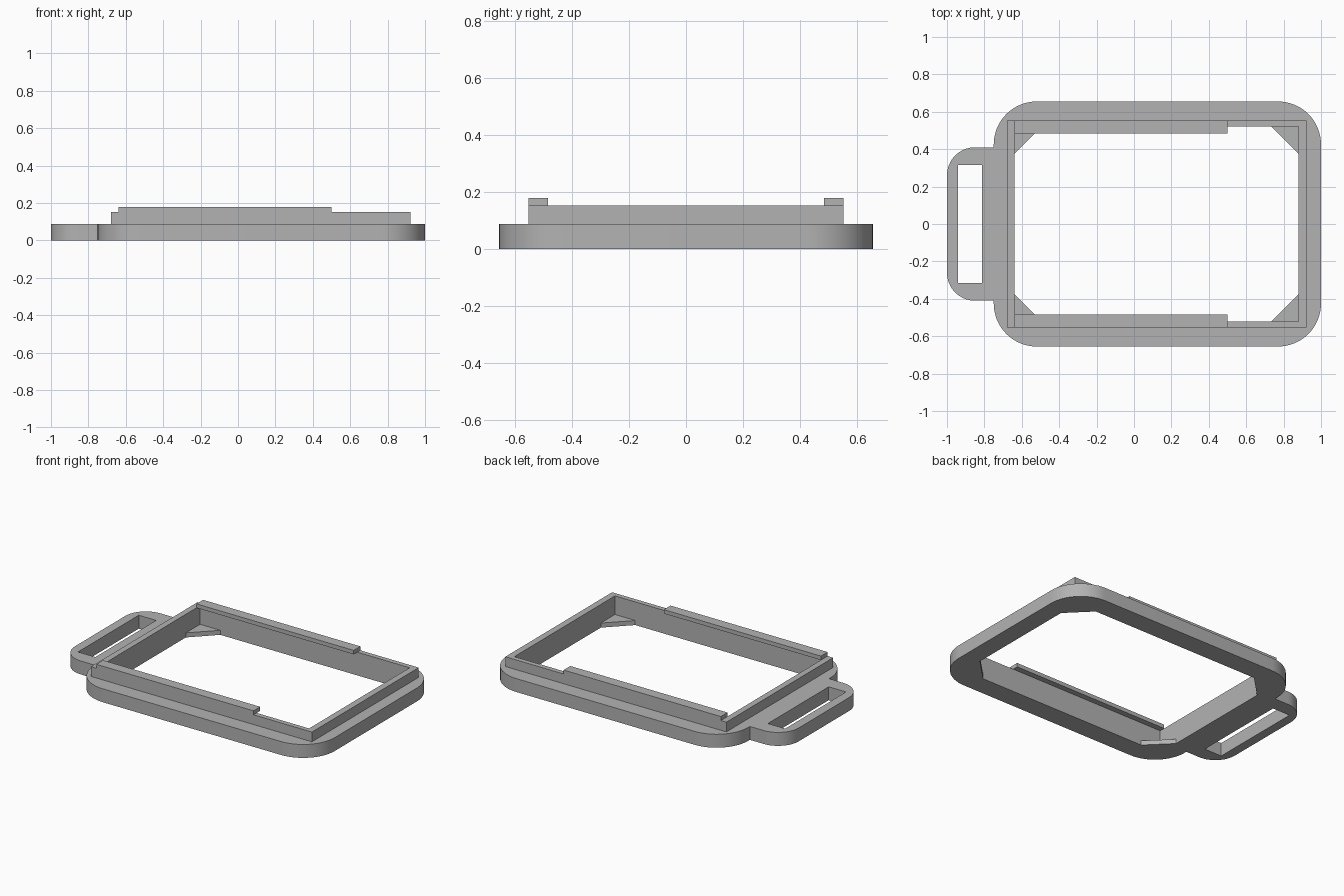
import bpy
import bmesh
from math import sin, cos, radians

cube = bpy.data.objects.get("Cube")
if cube:
    bpy.data.objects.remove(cube, do_unlink=True)

# Single grey finish
grey = bpy.data.materials.new("plain_grey")
grey.use_nodes = True
colour = (0.45, 0.45, 0.45, 1)
grey.diffuse_color = colour
grey.node_tree.nodes["Principled BSDF"].inputs["Base Color"].default_value = colour

BASE_TOP, WALL_TOP, LIP_TOP = 0.088, 0.152, 0.178
INNER_L, INNER_R, INNER_Y = -0.64, 0.88, 0.521


def arc(cx, cy, r, start, steps=16):
    """Quarter circle, counter-clockwise from the start angle."""
    angles = [radians(start + 90 * i / steps) for i in range(steps + 1)]
    return [(cx + r * cos(a), cy + r * sin(a)) for a in angles]


def rect(x0, x1, y0, y1):
    return [(x0, y0), (x1, y0), (x1, y1), (x0, y1)]


def slab(name, loops, z0, z1):
    """Extrude an outline (first loop) with holes (other loops)."""
    bm = bmesh.new()
    edges = []
    for loop in loops:
        verts = [bm.verts.new((x, y, z0)) for x, y in loop]
        edges += [bm.edges.new((a, b)) for a, b in zip(verts, verts[1:] + verts[:1])]
    bmesh.ops.triangle_fill(bm, edges=edges, use_beauty=True)
    grown = bmesh.ops.extrude_face_region(bm, geom=bm.faces[:], use_keep_orig=True)
    top = [g for g in grown["geom"] if isinstance(g, bmesh.types.BMVert)]
    bmesh.ops.translate(bm, verts=top, vec=(0, 0, z1 - z0))
    bmesh.ops.recalc_face_normals(bm, faces=bm.faces[:])
    mesh = bpy.data.meshes.new(name)
    bm.to_mesh(mesh)
    bm.free()
    mesh.materials.append(grey)
    obj = bpy.data.objects.new(name, mesh)
    bpy.context.collection.objects.link(obj)
    bpy.ops.object.select_all(action='DESELECT')
    obj.select_set(True)
    bpy.context.view_layer.objects.active = obj
    bpy.ops.object.shade_smooth_by_angle(angle=radians(30))
    return obj


# Rounded base plate with the strap handle in one outline
L, R, Y, r = -0.75, 1.0, 0.655, 0.23
HY, hr = 0.41, 0.15
outline = (arc(R - r, r - Y, r, -90) + arc(R - r, Y - r, r, 0) + arc(L + r, Y - r, r, 90)
           + [(L, HY)] + arc(hr - 1, HY - hr, hr, 90) + arc(hr - 1, hr - HY, hr, 180)
           + [(L, -HY)] + arc(L + r, r - Y, r, 180))
opening = rect(INNER_L, INNER_R, -INNER_Y, INNER_Y)
slot = rect(-0.94, -0.814, -0.315, 0.315)
slab("base_plate", [outline, opening, slot], 0, BASE_TOP)

# Raised rectangular wall around the opening
slab("raised_wall", [rect(-0.68, 0.923, -0.553, 0.553), opening], BASE_TOP, WALL_TOP)

# Overhanging lips and corner gussets, mirrored front to back
for side, s in (("front", -1), ("back", 1)):
    slab(side + "_lip", [rect(INNER_L, 0.5, s * 0.484, s * 0.553)], WALL_TOP, LIP_TOP)
    for end, x, d in (("right", INNER_L, 1), ("left", INNER_R, -1)):
        leg = 0.147
        corner = [(x, s * INNER_Y), (x + d * leg, s * INNER_Y), (x, s * (INNER_Y - leg))]
        slab(f"{side}_{end}_gusset", [corner], 0, 0.03)
